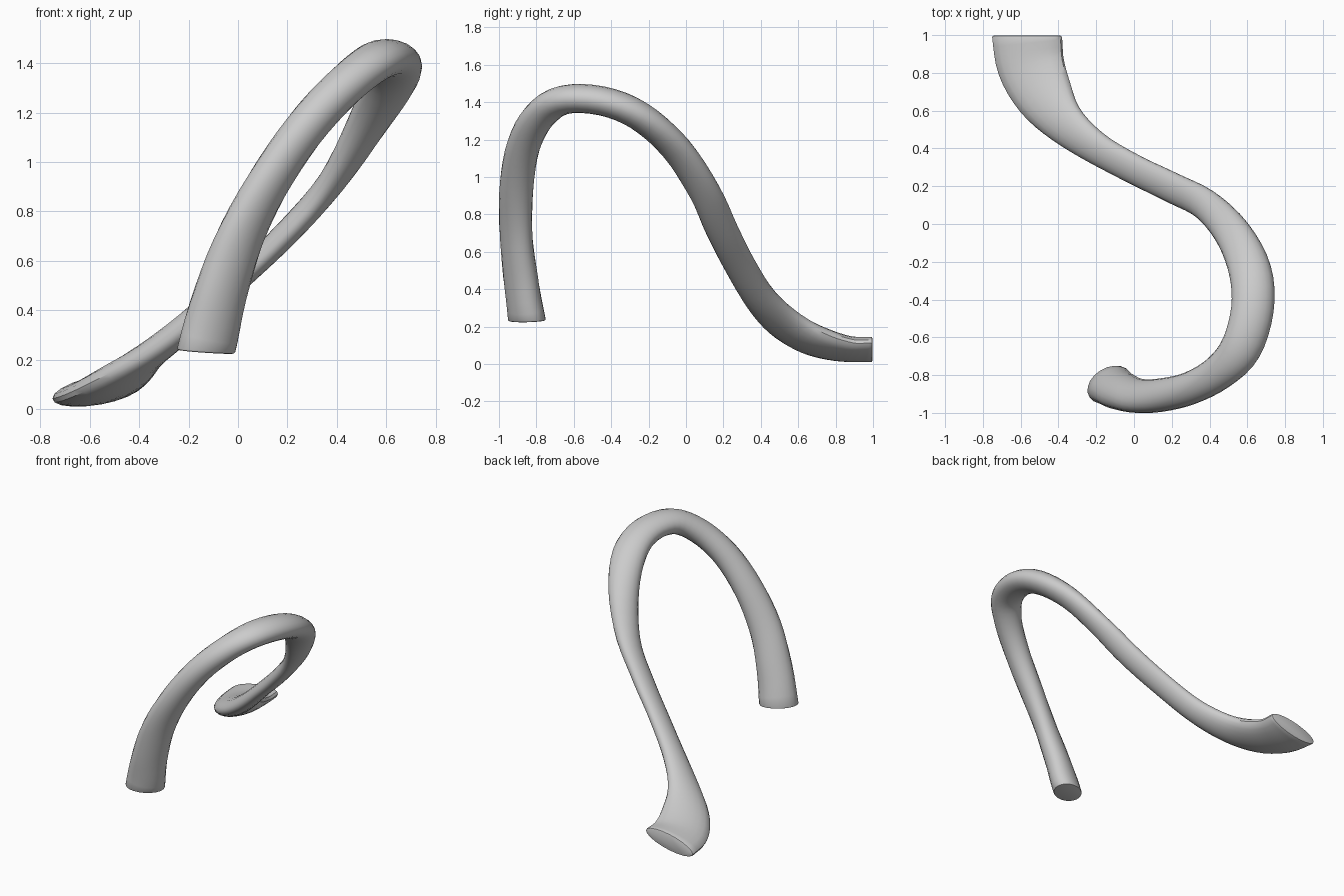
import bpy, bmesh, math
from mathutils import Vector

if "Cube" in bpy.data.objects:
    bpy.data.objects.remove(bpy.data.objects["Cube"])

SIDES, STEPS = 20, 4

# Stations along the bent tube: centre x, y, z, then the elliptical section as
# squared half-width across, squared half-thickness, and tilt (x 10000)
STATIONS = [
    (-0.13, -0.85, 0.232, 144, 100, -32),
    (-0.07, -0.885, 0.47, 112, 90, -30),
    (0.02, -0.91, 0.72, 83, 83, -27),
    (0.15, -0.905, 0.96, 78, 76, -15),
    (0.30, -0.868, 1.17, 76, 72, -5),
    (0.45, -0.785, 1.325, 88, 66, 0),
    (0.567, -0.655, 1.412, 117, 60, 0),
    (0.627, -0.45, 1.407, 127, 61, 0),
    (0.615, -0.25, 1.327, 127, 62, 0),
    (0.525, -0.055, 1.155, 95, 50, -9),
    (0.38, 0.10, 0.92, 68, 38, -16),
    (0.20, 0.193, 0.715, 64, 35, -19),
    (0.00, 0.29, 0.525, 61, 34, -19),
    (-0.20, 0.403, 0.343, 72, 39, -20),
    (-0.363, 0.533, 0.213, 125, 45, -30),
    (-0.473, 0.68, 0.128, 240, 52, -40),
    (-0.545, 0.84, 0.083, 317, 47, -55),
    (-0.567, 0.997, 0.078, 342, 46, -65),
]


def catmull(a, b, c, d, t):
    return tuple(0.5 * (2 * q + (r - p) * t + (2 * p - 5 * q + 4 * r - s) * t * t
                        + (3 * q - p - 3 * r + s) * t ** 3)
                 for p, q, r, s in zip(a, b, c, d))


def extrapolate(a, b):
    return tuple(2 * p - q for p, q in zip(a, b))


# Smooth the stations into closely spaced rings
pts = [extrapolate(STATIONS[0], STATIONS[1])] + STATIONS + [extrapolate(STATIONS[-1], STATIONS[-2])]
rows = [catmull(*pts[i:i + 4], k / STEPS) for i in range(len(pts) - 3) for k in range(STEPS)]
rows.append(STATIONS[-1])
centres = [Vector(r[:3]) for r in rows]

bm = bmesh.new()
rings = []
last = len(rows) - 1
for i, row in enumerate(rows):
    tangent = (centres[min(i + 1, last)] - centres[max(i - 1, 0)]).normalized()
    if i == 0:
        tangent = Vector((0.08, -0.05, 1)).normalized()   # level foot
    elif i == last:
        tangent = Vector((0, 1, 0))                       # upright flared end
    across = Vector((tangent.y, -tangent.x, 0)).normalized()
    down = tangent.cross(across)
    a, w, c = (v / 10000 for v in row[3:])
    ra = math.sqrt(a)
    rw = math.sqrt(max(w - c * c / a, 0.0004))
    ring = []
    for k in range(SIDES):
        ang = 2 * math.pi * k / SIDES
        u = ra * math.cos(ang)
        v = c / ra * math.cos(ang) + rw * math.sin(ang)
        ring.append(bm.verts.new(centres[i] + across * u + down * v))
    rings.append(ring)

# Tube skin and flat end caps
for r0, r1 in zip(rings, rings[1:]):
    for k in range(SIDES):
        j = (k + 1) % SIDES
        bm.faces.new((r0[k], r0[j], r1[j], r1[k]))
caps = [bm.faces.new(rings[0][::-1]), bm.faces.new(rings[-1])]
cap_edges = {e for f in caps for e in f.edges}
bmesh.ops.recalc_face_normals(bm, faces=bm.faces)

# Slightly rounded cap rims
bmesh.ops.bevel(bm, geom=list(cap_edges), offset=0.008, segments=2, profile=0.5, affect='EDGES')

mesh = bpy.data.meshes.new("bent_tube")
bm.to_mesh(mesh)
bm.free()
tube = bpy.data.objects.new("bent_tube", mesh)
bpy.context.collection.objects.link(tube)

grey = bpy.data.materials.new("light grey")
grey.diffuse_color = (0.6, 0.6, 0.6, 1)
grey.use_nodes = True
grey.node_tree.nodes["Principled BSDF"].inputs["Base Color"].default_value = grey.diffuse_color
mesh.materials.append(grey)

bpy.context.view_layer.objects.active = tube
tube.select_set(True)
bpy.ops.object.shade_smooth_by_angle(angle=math.radians(35))
